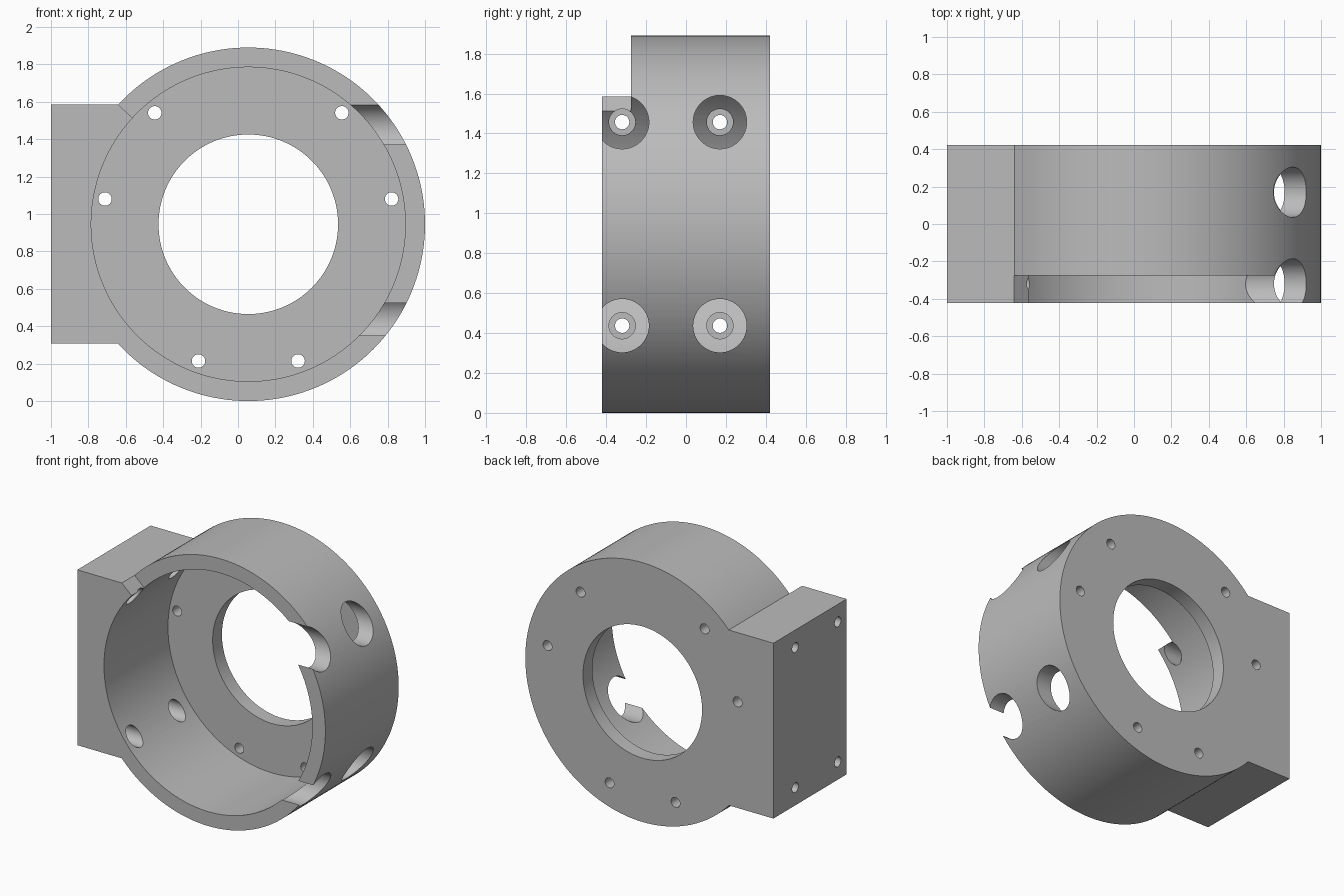
import bpy, bmesh, math
from mathutils import Matrix, Vector

cube = bpy.data.objects.get("Cube")
if cube:
    bpy.data.objects.remove(cube, do_unlink=True)

CX, CZ = 0.055, 0.945            # ring axis
FRONT, BACK = -0.422, 0.422
R_OUT, R_BORE, R_EYE = 0.945, 0.84, 0.48

grey = bpy.data.materials.new("plain grey")
grey.use_nodes = True
colour = (0.5, 0.5, 0.5, 1)
grey.diffuse_color = colour
grey.node_tree.nodes["Principled BSDF"].inputs["Base Color"].default_value = colour


def finish(name, bm):
    bmesh.ops.recalc_face_normals(bm, faces=bm.faces)
    mesh = bpy.data.meshes.new(name)
    bm.to_mesh(mesh)
    bm.free()
    mesh.materials.append(grey)
    obj = bpy.data.objects.new(name, mesh)
    bpy.context.collection.objects.link(obj)
    return obj


def rod(name, axis, start, end, radius, a, b, sides=48):
    """Cylinder along x (a, b = y, z) or along y (a, b = x, z)."""
    bm = bmesh.new()
    mid = (start + end) / 2
    if axis == "x":
        turn, centre = Matrix.Rotation(math.pi / 2, 4, "Y"), (mid, a, b)
    else:
        turn, centre = Matrix.Rotation(math.pi / 2, 4, "X"), (a, mid, b)
    bmesh.ops.create_cone(bm, cap_ends=True, segments=sides, radius1=radius,
                          radius2=radius, depth=end - start,
                          matrix=Matrix.Translation(centre) @ turn)
    return finish(name, bm)


def box(name, low, high):
    bm = bmesh.new()
    bmesh.ops.create_cube(bm, size=1)
    for v in bm.verts:
        v.co = [high[i] if v.co[i] > 0 else low[i] for i in range(3)]
    return finish(name, bm)


def sector(name, radius, first, last, y0, y1, steps=24):
    """Pie slice around the ring axis."""
    bm = bmesh.new()
    points = [(CX, y0, CZ)]
    for i in range(steps + 1):
        t = math.radians(first + (last - first) * i / steps)
        points.append((CX + radius * math.cos(t), y0, CZ + radius * math.sin(t)))
    face = bm.faces.new([bm.verts.new(p) for p in points])
    grown = bmesh.ops.extrude_face_region(bm, geom=[face])["geom"]
    bmesh.ops.translate(bm, vec=Vector((0, y1 - y0, 0)),
                        verts=[g for g in grown if isinstance(g, bmesh.types.BMVert)])
    return finish(name, bm)


def combine(target, other, operation):
    mod = target.modifiers.new(other.name, "BOOLEAN")
    mod.operation, mod.solver, mod.object = operation, "EXACT", other
    other.hide_render = True
    bpy.context.view_layer.objects.active = target
    bpy.ops.object.modifier_apply(modifier=mod.name)
    bpy.data.objects.remove(other, do_unlink=True)


# Ring body joined with the mounting block
housing = rod("ring_housing", "y", FRONT, BACK, R_OUT, CX, CZ, 160)
combine(housing, box("mounting_block", (-1, FRONT, 0.307), (-0.5, BACK, 1.585)), "UNION")

# Deep bore, centre opening and front notch in the rim
cutters = [
    rod("bore", "y", FRONT - 0.2, 0.315, R_BORE, CX, CZ, 160),
    rod("centre_opening", "y", 0.1, BACK + 0.2, R_EYE, CX, CZ, 128),
    sector("rim_notch", 1.3, 38, 137.4, FRONT - 0.2, -0.275),
]

# Bolt holes through the back wall
for angle in (50, 10, -70, -110, 170, 130):
    t = math.radians(angle)
    cutters.append(rod("bolt_hole", "y", 0.2, BACK + 0.2, 0.036,
                       CX + 0.778 * math.cos(t), CZ + 0.778 * math.sin(t), 32))

# Mounting screws: access hole, head recess and shank hole
for y in (-0.32, 0.17):
    for z in (0.437, 1.457):
        cutters.append(rod("access_hole", "x", 0.35, 1.3, 0.134, y, z, 64))
        cutters.append(rod("head_recess", "x", -0.73, -0.3, 0.066, y, z))
        cutters.append(rod("shank_hole", "x", -1.2, -0.6, 0.036, y, z, 32))

for cutter in cutters:
    combine(housing, cutter, "DIFFERENCE")

# Smooth round walls, keep machined edges crisp
bpy.ops.object.select_all(action="DESELECT")
housing.select_set(True)
bpy.context.view_layer.objects.active = housing
bpy.ops.object.shade_smooth_by_angle(angle=math.radians(25))
